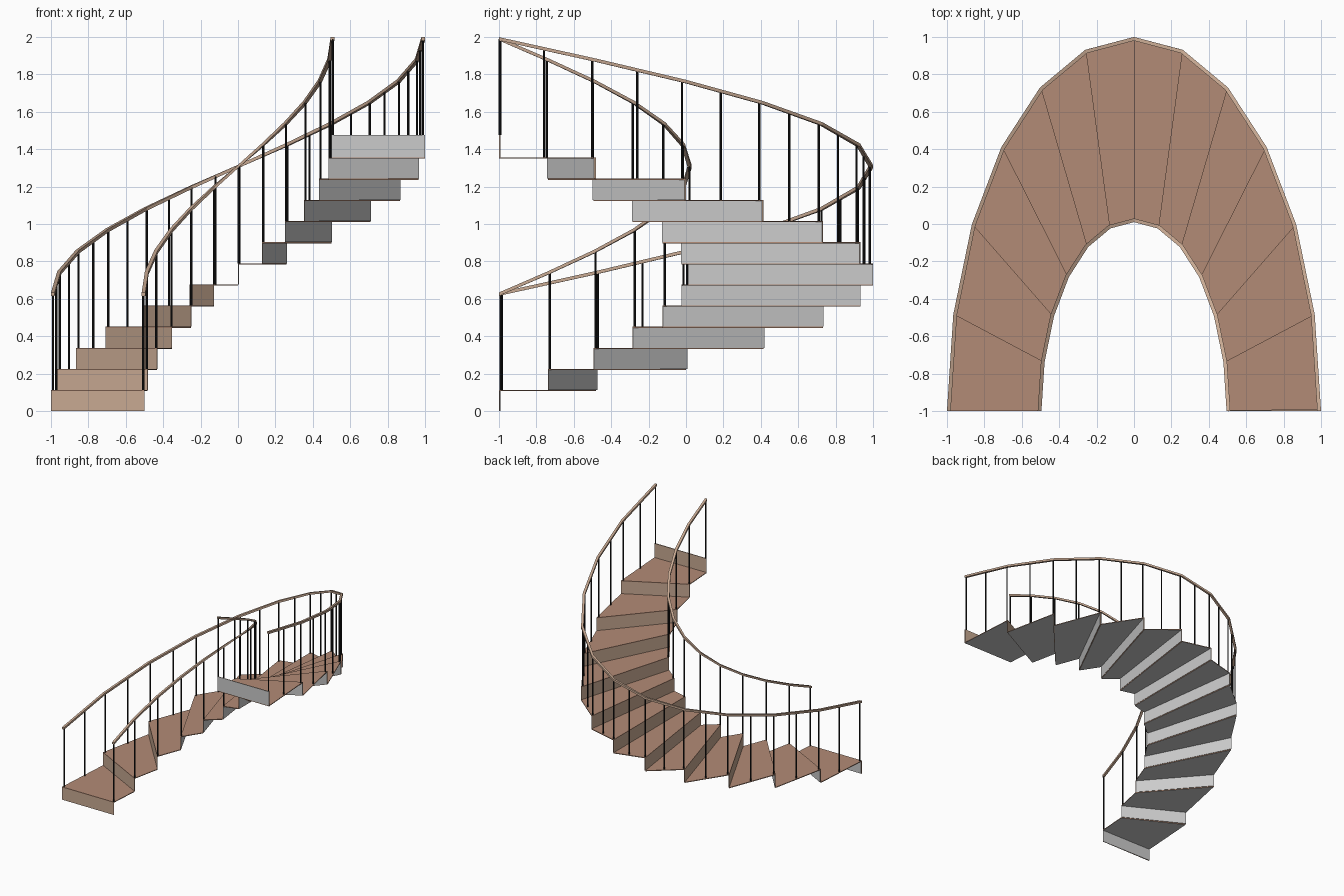
import bpy, bmesh
from math import sin, cos, pi, floor
from mathutils import Vector

if "Cube" in bpy.data.objects:
    bpy.data.objects.remove(bpy.data.objects["Cube"])

STEPS = 12
RISE = 0.113


def material(name, rgb):
    m = bpy.data.materials.new(name)
    m.diffuse_color = (*rgb, 1)
    m.use_nodes = True
    m.node_tree.nodes["Principled BSDF"].inputs["Base Color"].default_value = m.diffuse_color
    return m


tread_wood = material("tread_wood", (0.45, 0.26, 0.18))
light_wood = material("light_wood", (0.58, 0.40, 0.29))
grey = material("grey_underside", (0.6, 0.6, 0.6))
black = material("black_metal", (0.01, 0.01, 0.01))


def plan(a, b, t):
    """Point on the faceted half ellipse, t counted in steps."""
    k = min(int(floor(t)), STEPS - 1)
    p, q = (Vector((-a * cos(i * pi / STEPS), -1 + b * sin(i * pi / STEPS))) for i in (k, k + 1))
    return p.lerp(q, t - k)


def inner(t):
    return plan(0.5, 1.01, t)


def outer(t):
    return plan(1.0, 2.0, t)


def tread_z(k):
    return 0.112 + RISE * k


def rail_z(t):
    return 0.625 + (1.99 - 0.625) * t / STEPS


def finish(bm, name, mats):
    bmesh.ops.recalc_face_normals(bm, faces=bm.faces)
    me = bpy.data.meshes.new(name)
    bm.to_mesh(me)
    bm.free()
    ob = bpy.data.objects.new(name, me)
    for m in mats:
        me.materials.append(m)
    bpy.context.collection.objects.link(ob)


def slab(bm, quad, z0, z1, grey_face):
    lo = [bm.verts.new((*p, z0)) for p in quad]
    hi = [bm.verts.new((*p, z1)) for p in quad]
    faces = [bm.faces.new(lo[::-1]), bm.faces.new(hi)]
    for i in range(4):
        j = (i + 1) % 4
        faces.append(bm.faces.new((lo[i], lo[j], hi[j], hi[i])))
    faces[grey_face].material_index = 1


# Treads: thin wedges, grey below
bm = bmesh.new()
for k in range(STEPS):
    slab(bm, [inner(k), outer(k), outer(k + 1), inner(k + 1)], tread_z(k) - 0.006, tread_z(k), 0)
finish(bm, "treads", [tread_wood, grey])

# Risers: thin upright boards, grey behind
bm = bmesh.new()
for k in range(STEPS + 1):
    last = k == STEPS
    s, e = (k - 0.018, k) if last else (k, k + 0.018)
    z0 = tread_z(k - 1) if k else 0
    z1 = 1.477 if last else tread_z(k) - 0.006
    slab(bm, [inner(s), outer(s), outer(e), inner(e)], z0, z1, 4)
finish(bm, "risers", [light_wood, grey])


# Handrails: square section swept along the faceted curve
def handrail(name, a, b, w=0.01, h=0.009):
    bm = bmesh.new()
    prev = None
    for k in range(STEPS + 1):
        th, z = k * pi / STEPS, rail_z(k)
        n = Vector((-b * cos(th), a * sin(th))).normalized() * w
        p = plan(a, b, k)
        ring = [bm.verts.new((*(p + n * s), z + d * h)) for s, d in ((-1, -1), (1, -1), (1, 1), (-1, 1))]
        if prev:
            for i in range(4):
                j = (i + 1) % 4
                bm.faces.new((prev[i], prev[j], ring[j], ring[i]))
        else:
            bm.faces.new(ring)
        prev = ring
    bm.faces.new(prev)
    finish(bm, name, [light_wood])


# Balusters: slim posts from the treads up to the rail
def balusters(name, a, b, per_step, r=0.006, sides=8):
    bm = bmesh.new()
    for i in range(STEPS * per_step + 1):
        k = i / per_step
        t = min(k + 0.03, STEPS - 0.015)
        p = plan(a, b, t)
        z0 = 1.475 if k == STEPS else tread_z(int(k))
        z1 = rail_z(t)
        ret = bmesh.ops.create_cone(bm, cap_ends=True, segments=sides, radius1=r, radius2=r, depth=z1 - z0)
        bmesh.ops.translate(bm, verts=ret["verts"], vec=(*p, (z0 + z1) / 2))
    finish(bm, name, [black])


handrail("outer_handrail", 0.99, 1.99)
handrail("inner_handrail", 0.505, 1.02)
balusters("outer_balusters", 0.99, 1.985, 2)
balusters("inner_balusters", 0.507, 1.02, 1)
